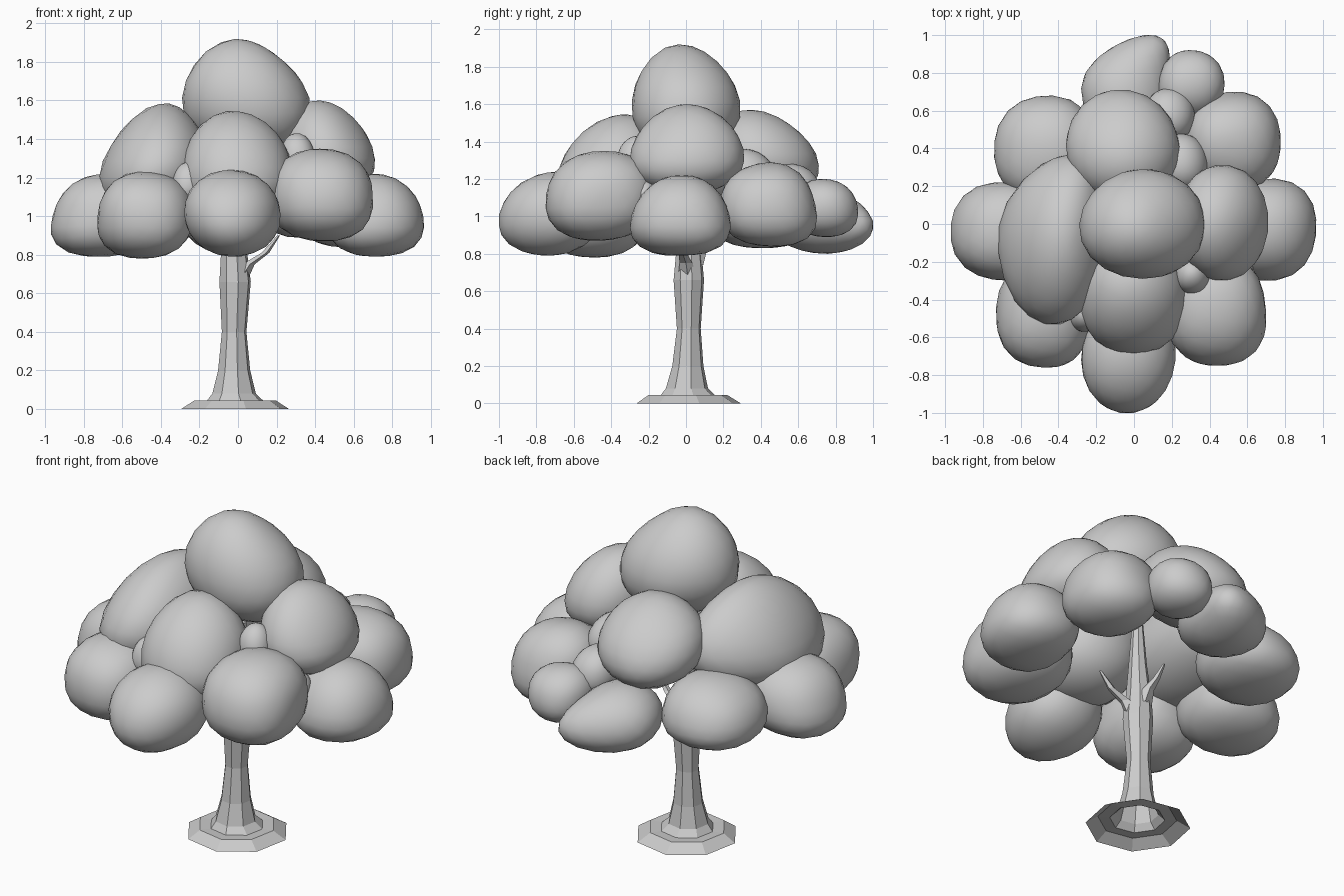
import bpy, bmesh, math, random
from mathutils import Vector

if "Cube" in bpy.data.objects:
    bpy.data.objects.remove(bpy.data.objects["Cube"])

random.seed(11)


def finish(bm, name, smooth):
    bmesh.ops.recalc_face_normals(bm, faces=bm.faces)
    me = bpy.data.meshes.new(name)
    bm.to_mesh(me)
    bm.free()
    ob = bpy.data.objects.new(name, me)
    bpy.context.collection.objects.link(ob)
    for p in me.polygons:
        p.use_smooth = smooth
    return ob


def leaf_clump(name, box, power=2.3, taper=0.1, lean=0.08, shear=0.0):
    """Lumpy egg fitted into box = x0, x1, y0, y1, z0, z1.
    taper narrows the top, lean tips the top toward the trunk."""
    bm = bmesh.new()
    bmesh.ops.create_icosphere(bm, subdivisions=3, radius=1)
    out = Vector((box[0] + box[1], box[2] + box[3], 0))
    out = out.normalized() if out.length > 0.3 else Vector((0, 0, 0))
    lumps = [(Vector([random.uniform(-1, 1) for _ in range(3)]).normalized(),
              random.uniform(-0.08, 0.08)) for _ in range(8)]
    for v in bm.verts:
        d = v.co.normalized()
        r = sum(abs(c) ** power for c in d) ** (-1 / power)
        r += sum(a * max(0, d.dot(n)) ** 4 for n, a in lumps)
        p = d * r
        s = 1 - taper * p.z
        p.x, p.y = p.x * s, p.y * s
        p -= out * lean * p.z
        p.x += shear * max(0, p.y) ** 2
        v.co = p
    for i in range(3):
        lo = min(v.co[i] for v in bm.verts)
        hi = max(v.co[i] for v in bm.verts)
        for v in bm.verts:
            t = (v.co[i] - lo) / (hi - lo)
            v.co[i] = box[2 * i] + t * (box[2 * i + 1] - box[2 * i])
    return finish(bm, name, True)


def tube(name, rings, sides, turn=0.0):
    """Faceted tube through rings of (x, y, z, radius), open at the start."""
    bm = bmesh.new()
    loops = []
    for x, y, z, r in rings:
        loops.append([bm.verts.new((x + r * math.cos(turn + math.tau * k / sides),
                                    y + r * math.sin(turn + math.tau * k / sides), z))
                      for k in range(sides)])
    for a, b in zip(loops, loops[1:]):
        for k in range(sides):
            j = (k + 1) % sides
            bm.faces.new((a[k], a[j], b[j], b[k]))
    bm.faces.new(loops[-1])
    return finish(bm, name, False)


# Trunk with flared root skirt
tube("trunk", [(-.015, .015, 0, .285), (-.015, .01, .045, .215), (-.015, .01, .042, .15),
               (-.02, .005, .08, .115), (-.02, .01, .2, .085), (-.02, .015, .4, .065),
               (-.015, .015, .66, .083), (-.02, .015, .8, .07), (-.01, .02, 1.0, .05),
               (0, .03, 1.25, .03)], 8, 0.2)

# Branches
tube("right_branch", [(.0, .01, .68, .055), (.05, 0, .75, .036), (.14, -.02, .81, .022),
                      (.21, -.03, .90, .008)], 5)
tube("back_branch", [(-.02, .04, .74, .055), (-.03, .08, .82, .034), (-.05, .13, .88, .02),
                     (-.06, .18, .95, .008)], 5)

# Lower ring of leaf clumps
leaf_clump("clump_left", (-.97, -.43, -.30, .22, .79, 1.22), 2.4)
leaf_clump("clump_front_left", (-.73, -.23, -.76, -.20, .78, 1.23), 2.4, .05)
leaf_clump("clump_front", (-.28, .22, -1.0, -.44, .79, 1.24), 2.15, .05, .15)
leaf_clump("clump_front_right", (.16, .70, -.75, -.16, .87, 1.35), 2.3, .05)
leaf_clump("clump_right", (.46, .965, -.30, .24, .79, 1.22), 2.3, .15, .05)
leaf_clump("clump_back_right", (.28, .775, .18, .70, .84, 1.29), 2.3, .08)
leaf_clump("clump_back_small", (.13, .48, .56, .92, .89, 1.20), 2.2, .05, 0)
leaf_clump("clump_back", (-.28, .19, .43, 1.0, .80, 1.16), 2.0, .1, .15, .6)
leaf_clump("clump_back_left", (-.74, -.20, .12, .68, .83, 1.21), 2.3, .1)

# Upper ring and crown
leaf_clump("upper_front", (-.29, .28, -.69, -.12, .98, 1.545), 2.1, .1, .15)
leaf_clump("upper_left", (-.72, -.14, -.53, .37, 1.0, 1.585), 2.0, .18, .2, .3)
leaf_clump("upper_right", (.22, .71, -.30, .31, 1.12, 1.60), 2.1, .18, .15)
leaf_clump("upper_back", (-.36, .24, .12, .71, 1.10, 1.57), 2.0, .12, .2)
leaf_clump("crown", (-.29, .375, -.29, .29, 1.32, 1.92), 2.05, .16)

# Small filler clumps in the gaps
leaf_clump("filler_front_right", (.22, .40, -.37, -.18, 1.20, 1.43), 2.2)
leaf_clump("filler_right", (.45, .63, -.32, -.14, 1.02, 1.20), 2.2)
leaf_clump("filler_front_left", (-.34, -.18, -.57, -.40, 1.07, 1.28), 2.2)
leaf_clump("filler_back_right", (.10, .39, .18, .48, 1.10, 1.36), 2.2)
leaf_clump("filler_back", (.06, .32, .44, .72, 1.02, 1.28), 2.2)
